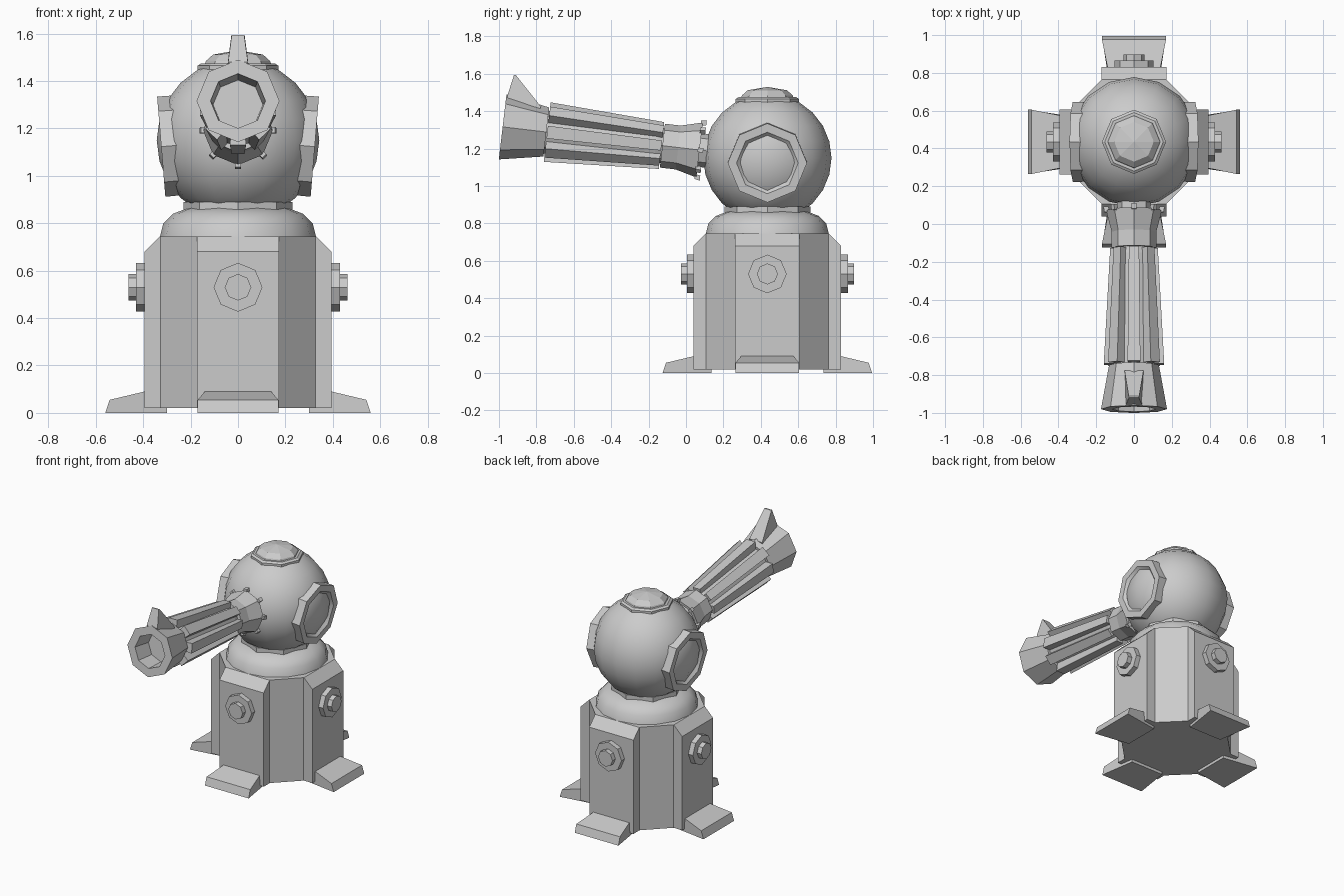
import bpy, bmesh
from math import sin, cos, pi, radians
from mathutils import Matrix, Vector

if "Cube" in bpy.data.objects:
    bpy.data.objects.remove(bpy.data.objects["Cube"])

CY = 0.435                                    # centre of the base and head in y
BASE = Matrix.Translation((0, CY, 0))
HEAD = Matrix.Translation((0, CY, 1.15))
GUN = HEAD @ Matrix.Rotation(radians(83.3), 4, 'X')   # local z runs along the barrel


def finish(name, bm, mat, smooth=None):
    bmesh.ops.recalc_face_normals(bm, faces=bm.faces)
    me = bpy.data.meshes.new(name)
    bm.to_mesh(me)
    bm.free()
    me.transform(mat)
    ob = bpy.data.objects.new(name, me)
    bpy.context.collection.objects.link(ob)
    if smooth:
        bpy.ops.object.select_all(action='DESELECT')
        ob.select_set(True)
        bpy.context.view_layer.objects.active = ob
        bpy.ops.object.shade_smooth_by_angle(angle=radians(smooth))
    return ob


def lathe(name, profile, mat, n=8, smooth=None, closed=False):
    """Revolve (radius, height) points about local z; a vertex lies on +x."""
    bm = bmesh.new()
    rings = []
    for r, z in profile:
        count = n if r > 0 else 1
        rings.append([bm.verts.new((r * cos(2 * pi * i / n), r * sin(2 * pi * i / n), z))
                      for i in range(count)])
    pairs = list(zip(rings, rings[1:]))
    if closed:
        pairs.append((rings[-1], rings[0]))
    for a, b in pairs:
        for i in range(n):
            j = (i + 1) % n
            quad = [a[i % len(a)], a[j % len(a)], b[j % len(b)], b[i % len(b)]]
            bm.faces.new(list(dict.fromkeys(quad)))
    if not closed:
        for ring in (rings[0], rings[-1]):
            if len(ring) > 2:
                bm.faces.new(ring)
    return finish(name, bm, mat, smooth)


def strip(name, points, mat):
    """Profile in local x/z; each point (x, z, half width) spans both sides of y."""
    bm = bmesh.new()
    left = [bm.verts.new((x, -w, z)) for x, z, w in points]
    right = [bm.verts.new((x, w, z)) for x, z, w in points]
    bm.faces.new(left)
    bm.faces.new(right[::-1])
    for i in range(len(points)):
        j = (i + 1) % len(points)
        bm.faces.new((left[i], left[j], right[j], right[i]))
    return finish(name, bm, mat)


# Base core: irregular octagonal column
bm = bmesh.new()
corners = [(.33, .17), (.17, .33), (-.17, .33), (-.33, .17),
           (-.33, -.17), (-.17, -.33), (.17, -.33), (.33, -.17)]
face = bm.faces.new([bm.verts.new((x, y, .02)) for x, y in corners])
ext = bmesh.ops.extrude_face_region(bm, geom=[face], use_keep_orig=True)
bmesh.ops.translate(bm, vec=(0, 0, .725),
                    verts=[v for v in ext['geom'] if isinstance(v, bmesh.types.BMVert)])
finish("base_core", bm, BASE)

# Four sides: raised panel, foot, bolt
for k, side in enumerate(("right", "back", "left", "front")):
    turn = BASE @ Matrix.Rotation(k * pi / 2, 4, 'Z')
    w = .172
    strip(side + "_panel", [(.25, .02, w), (.395, .02, w), (.395, .68, w),
                            (.33, .745, w), (.25, .745, w)], turn)
    strip(side + "_foot", [(.30, 0, .13), (.56, 0, .17), (.542, .055, .17),
                           (.395, .09, .14), (.30, .09, .13)], turn)
    bolt = turn @ Matrix.Translation((0, 0, .53)) @ Matrix.Rotation(pi / 2, 4, 'Y')
    lathe(side + "_bolt_washer", [(.103, .38), (.103, .43)], bolt)
    lathe(side + "_bolt_head", [(.056, .42), (.056, .463)], bolt)

# Shoulder dome and neck collar
lathe("shoulder_dome", [(.33, .74), (.315, .80), (.275, .84), (.21, .865)], BASE, 16, 50)
lathe("neck_collar", [(.23, .855), (.23, .89)], BASE)

# Head ball
bm = bmesh.new()
bmesh.ops.create_uvsphere(bm, u_segments=16, v_segments=12, radius=.343)
finish("head_ball", bm, HEAD, 40)

# Top hatch
lathe("hatch_rim", [(.17, 1.40), (.17, 1.465), (.155, 1.475)], BASE)
lathe("hatch_cap", [(.145, 1.46), (.135, 1.485), (.105, 1.512), (0, 1.53)], BASE)

# Dished side discs, tilted slightly downwards
for s, side in ((1, "right"), (-1, "left")):
    ear = HEAD @ Matrix.Rotation(s * radians(94.7), 4, 'Y')
    lathe(side + "_dish", [(.21, .18), (.212, .325), (.165, .325), (.14, .30),
                           (.09, .27), (.03, .257), (0, .255)], ear, 8, 40)
    bm = bmesh.new()
    bmesh.ops.create_uvsphere(bm, u_segments=8, v_segments=6, radius=.03)
    finish(side + "_dish_knob", bm, ear @ Matrix.Translation((0, 0, .275)), 60)

# Barrel core and flared breech cup
lathe("barrel_core", [(.09, .25), (.09, .55), (.10, .60), (.115, 1.22)], GUN)
lathe("breech_cup", [(.148, .365), (.118, .48), (.118, .565), (.085, .565),
                     (.085, .47), (.128, .365)], GUN, closed=True)

# Eight barrel slats and cup studs
for k in range(8):
    spin = GUN @ Matrix.Rotation(k * pi / 4, 4, 'Z')
    strip(f"barrel_slat_{k}", [(.08, .57, .024), (.126, .57, .027),
                               (.16, 1.185, .034), (.10, 1.185, .03)], spin)
    strip(f"cup_stud_{k}", [(.135, .345, .012), (.162, .345, .012),
                            (.157, .375, .012), (.130, .375, .012)], spin)

# Hollow muzzle flare
lathe("muzzle", [(0, 1.19), (.132, 1.19), (.175, 1.425), (.116, 1.425),
                 (.105, 1.29), (0, 1.29)], GUN)

# Sight fin on top of the muzzle
fin = GUN @ Matrix.Rotation(pi / 2, 4, 'Z')
strip("sight_fin", [(.10, 1.24, .05), (.132, 1.235, .05), (.284, 1.388, .028),
                    (.284, 1.397, .026), (.165, 1.42, .042), (.13, 1.40, .042)], fin)
